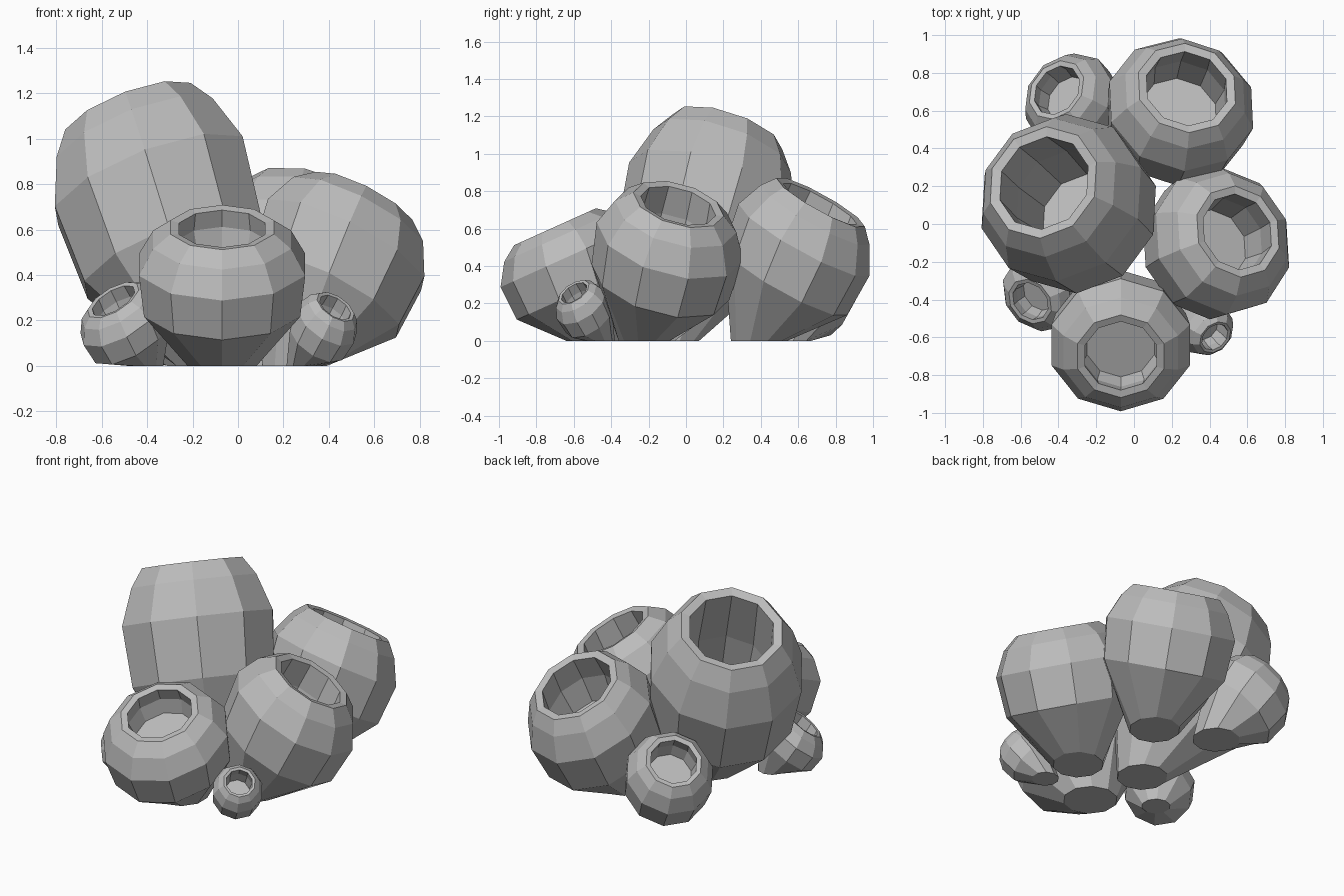
import bpy, bmesh, math
from mathutils import Vector, Quaternion

cube = bpy.data.objects.get("Cube")
if cube:
    bpy.data.objects.remove(cube, do_unlink=True)

SIDES = 10
LEAN = 1.25  # mouths lean a little further than the cup axis

stone = bpy.data.materials.new("stone_grey")
stone.use_nodes = True
COLOUR = (0.5, 0.5, 0.5, 1)
stone.diffuse_color = COLOUR
stone.node_tree.nodes["Principled BSDF"].inputs["Base Color"].default_value = COLOUR


def ring(bm, centre, radius, rotation):
    """One loop of vertices around the tilted axis, kept above the ground."""
    verts = []
    for i in range(SIDES):
        a = math.pi / 2 + i * math.tau / SIDES
        p = Vector((math.cos(a), math.sin(a), 0)) * radius
        p.rotate(rotation)
        p += centre
        p.z = max(p.z, 0)
        verts.append(bm.verts.new(p))
    return verts


def barnacle(name, base, mouth, radius, foot, lip, depth):
    """Hollow, leaning cup from a foot on the ground to an open mouth."""
    base, mouth = Vector((*base, 0)), Vector(mouth)
    axis = mouth - base
    facing = Vector((axis.x * LEAN, axis.y * LEAN, axis.z))
    tilt = Vector((0, 0, 1)).rotation_difference(facing)
    floor = 1 - depth / axis.length
    # height along the axis, ring radius
    profile = [(0.43, radius * 0.94), (0.73, radius), (0.91, radius * 0.83),
               (1.0, lip), (0.99, lip * 0.83),
               ((floor + 1) / 2, lip * 0.88), (floor, lip * 0.78)]

    bm = bmesh.new()
    loops = [ring(bm, base, foot, Quaternion())]
    loops += [ring(bm, base + axis * t, r, tilt) for t, r in profile]
    for low, high in zip(loops, loops[1:]):
        for i in range(SIDES):
            j = (i + 1) % SIDES
            bm.faces.new((low[i], low[j], high[j], high[i]))
    bm.faces.new(loops[0][::-1])
    bm.faces.new(loops[-1])
    bmesh.ops.recalc_face_normals(bm, faces=bm.faces)

    mesh = bpy.data.meshes.new(name)
    bm.to_mesh(mesh)
    bm.free()
    mesh.materials.append(stone)
    bpy.context.collection.objects.link(bpy.data.objects.new(name, mesh))


# Large cups
barnacle("tall_cup", (-0.13, -0.08), (-0.48, 0.22, 1.115), 0.465, 0.15, 0.31, 0.75)
barnacle("back_cup", (0.17, 0.39), (0.28, 0.72, 0.74), 0.40, 0.15, 0.27, 0.33)
barnacle("side_cup", (0.25, -0.21), (0.55, -0.04, 0.73), 0.405, 0.15, 0.25, 0.35)
barnacle("front_cup", (-0.07, -0.48), (-0.07, -0.70, 0.61), 0.385, 0.16, 0.24, 0.18)
# Small cups
barnacle("small_back_cup", (-0.18, 0.53), (-0.41, 0.71, 0.43), 0.265, 0.14, 0.17, 0.15)
barnacle("small_front_cup", (-0.41, -0.29), (-0.55, -0.41, 0.29), 0.21, 0.085, 0.13, 0.13)
barnacle("tiny_cup", (0.29, -0.46), (0.43, -0.60, 0.26), 0.15, 0.08, 0.095, 0.12)
